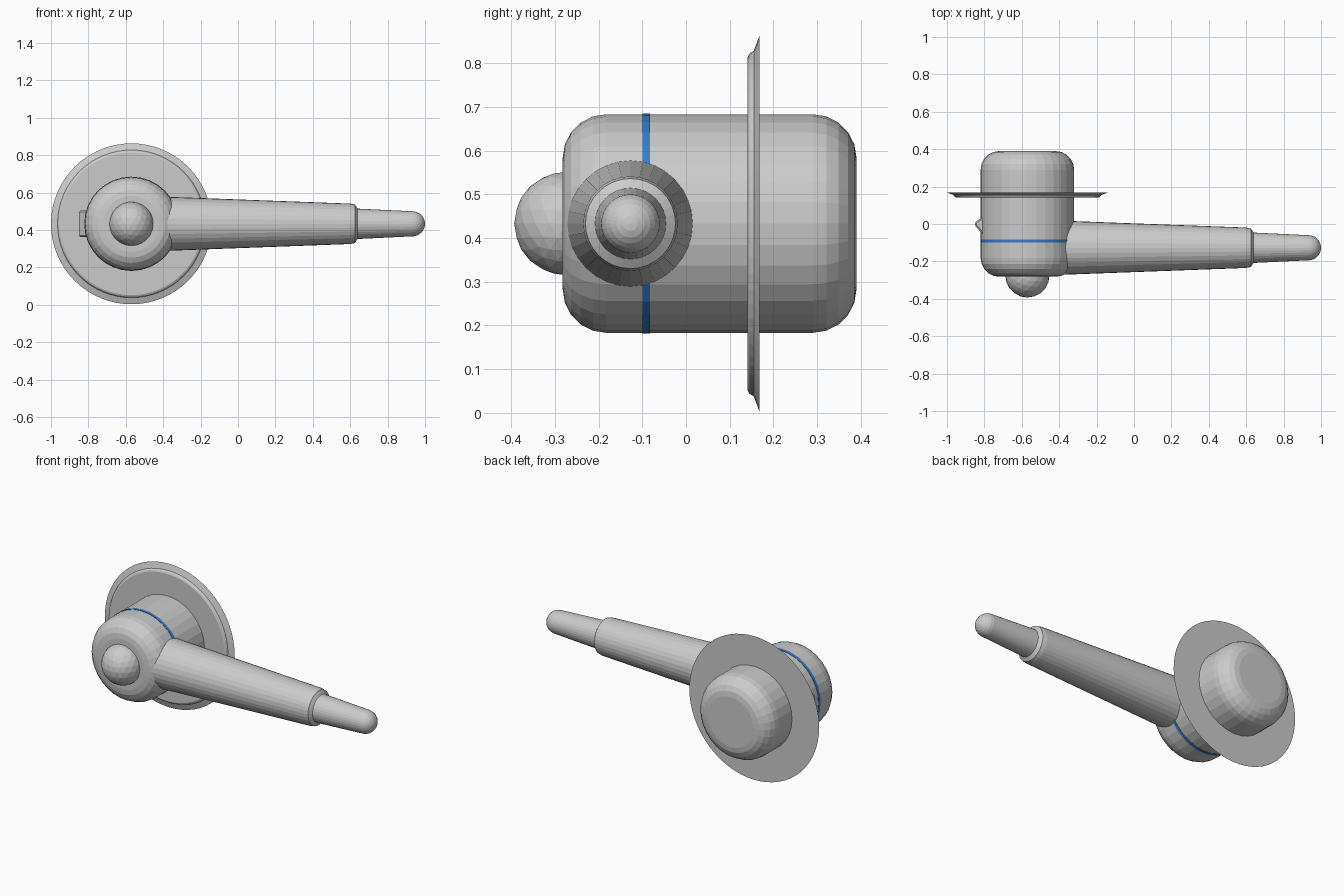
import bpy, bmesh, math
from mathutils import Matrix, Vector

cube = bpy.data.objects.get("Cube")
if cube:
    bpy.data.objects.remove(cube)

CX, CZ, LEVER_Y = -0.57, 0.433, -0.127


def material(name, rgb):
    m = bpy.data.materials.new(name)
    m.use_nodes = True
    m.diffuse_color = (*rgb, 1)
    m.node_tree.nodes["Principled BSDF"].inputs["Base Color"].default_value = (*rgb, 1)
    return m


grey = material("light grey", (0.6, 0.6, 0.6))
blue = material("blue", (0.04, 0.21, 0.6))


def finish(name, bm, mat):
    bmesh.ops.recalc_face_normals(bm, faces=bm.faces)
    mesh = bpy.data.meshes.new(name)
    bm.to_mesh(mesh)
    bm.free()
    mesh.materials.append(mat)
    ob = bpy.data.objects.new(name, mesh)
    bpy.context.collection.objects.link(ob)
    return ob


def lathe(name, profile, axis, origin, mat, sides=32):
    """Spin (distance along axis, radius) points around an axis."""
    bm = bmesh.new()
    verts = [bm.verts.new((r, 0, d)) for d, r in profile]
    edges = [bm.edges.new(pair) for pair in zip(verts, verts[1:])]
    bmesh.ops.spin(bm, geom=verts + edges, cent=(0, 0, 0), axis=(0, 0, 1),
                   angle=math.tau, steps=sides, use_duplicate=False)
    bmesh.ops.remove_doubles(bm, verts=bm.verts, dist=0.0002)
    turn = Vector((0, 0, 1)).rotation_difference(Vector(axis)).to_matrix().to_4x4()
    bm.transform(Matrix.Translation(origin) @ turn)
    return finish(name, bm, mat)


def arc(d, r, radius, start, end, steps):
    """Rounded corner points; the angle runs from the axis outward."""
    angles = [math.radians(start + (end - start) * i / steps) for i in range(steps + 1)]
    return [(d + radius * math.cos(a), r + radius * math.sin(a)) for a in angles]


# Rounded barrel and its coloured band
body = [(-0.282, 0)] + arc(-0.182, 0.15, 0.1, 180, 90, 5)
body += arc(0.29, 0.15, 0.1, 90, 0, 5) + [(0.39, 0)]
lathe("barrel", body, (0, 1, 0), (CX, 0, CZ), grey)
lathe("band", [(-0.1, 0.24), (-0.1, 0.252), (-0.082, 0.252), (-0.082, 0.24), (-0.1, 0.24)],
      (0, 1, 0), (CX, 0, CZ), blue)

# Mounting plate with a thin flared rim
lathe("mounting_plate", [(0.141, 0), (0.141, 0.381), (0.145, 0.389), (0.155, 0.395),
                         (0.168, 0.43), (0.168, 0)],
      (0, 1, 0), (CX, 0, CZ), grey, 64)

# Tapered lever with a stepped, round-ended grip
lever = lathe("lever", [(-0.45, 0), (-0.45, 0.147), (0.6, 0.108), (0.625, 0.103),
                        (0.64, 0.08), (0.64, 0)],
              (1, 0, 0), (0, LEVER_Y, CZ), grey)
grip = lathe("lever_grip", [(0.6, 0), (0.6, 0.083)] + arc(0.933, 0, 0.067, 85, 0, 6),
             (1, 0, 0), (0, LEVER_Y, CZ), grey)

# Front knob
bm = bmesh.new()
bmesh.ops.create_icosphere(bm, subdivisions=3, radius=0.118)
bm.transform(Matrix.Translation((CX, -0.275, CZ)))
finish("front_knob", bm, grey)

# Wedge-shaped side catch
bm = bmesh.new()
outline = [(-0.79, -0.075), (-0.853, -0.005), (-0.845, 0.015), (-0.82, 0.03), (-0.79, 0.03)]
face = bm.faces.new([bm.verts.new((x, y, CZ - 0.07)) for x, y in outline])
top = bmesh.ops.extrude_face_region(bm, geom=[face])["geom"]
bmesh.ops.translate(bm, vec=(0, 0, 0.14),
                    verts=[v for v in top if isinstance(v, bmesh.types.BMVert)])
catch = finish("side_catch", bm, grey)
bevel = catch.modifiers.new("soft edges", "BEVEL")
bevel.width = 0.008
